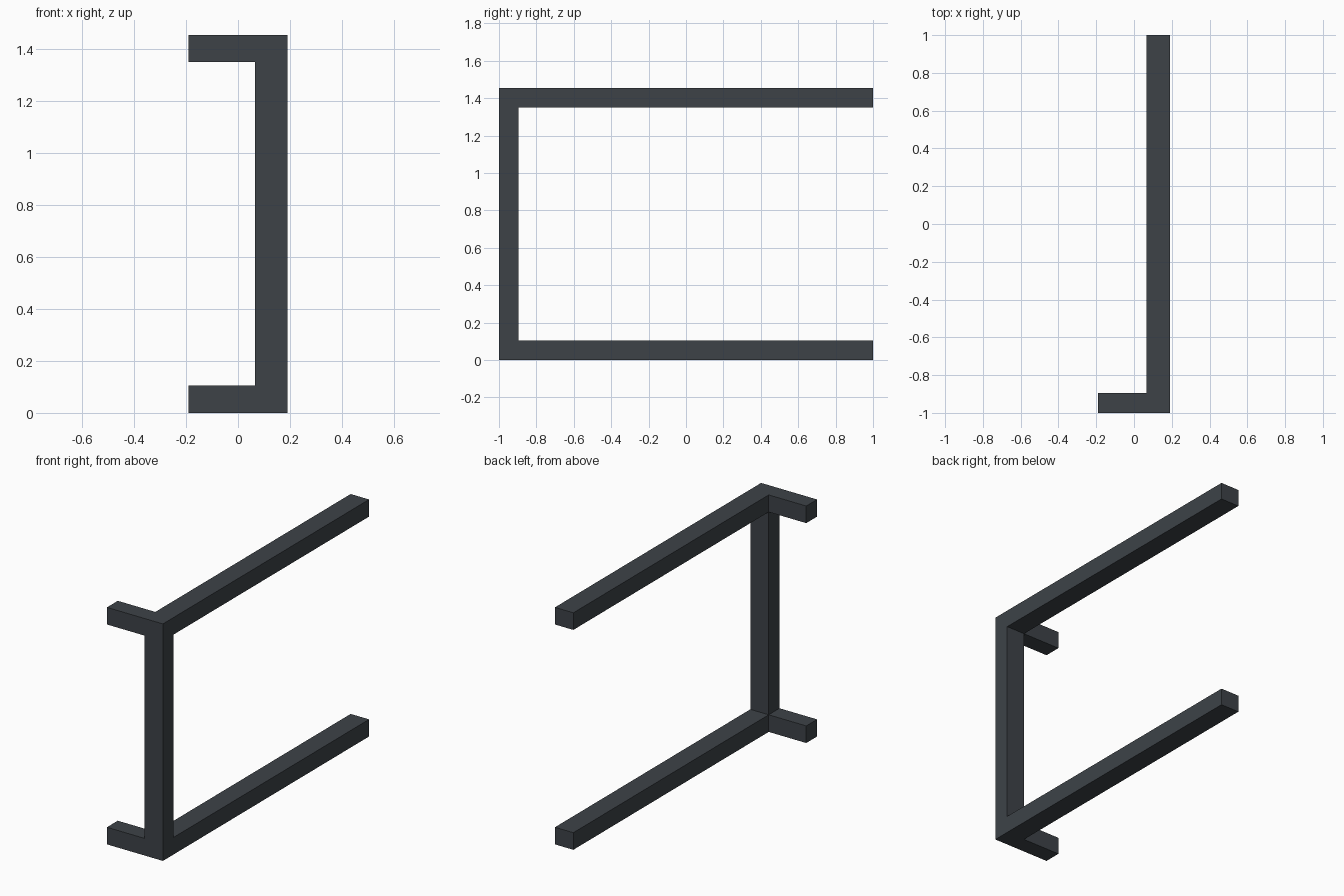
import bpy, bmesh
from mathutils import Vector

if "Cube" in bpy.data.objects:
    bpy.data.objects.remove(bpy.data.objects["Cube"])

# Overall dimensions
X0, X1 = 0.065, 0.19        # post width range
XTIP = -0.19                # end of the short side arms
Y0, Y1, YEND = -1.0, -0.895, 1.0
T, TOP = 0.105, 1.455       # bar thickness, total height

bm = bmesh.new()


def pull(direction, near, distance):
    """Extrude the face pointing along direction whose centre is closest to near."""
    d = Vector(direction)
    bm.normal_update()
    face = min((f for f in bm.faces if f.normal.dot(d) > 0.9),
               key=lambda f: (f.calc_center_median() - Vector(near)).length)
    new = bmesh.ops.extrude_discrete_faces(bm, faces=[face])["faces"][0]
    bmesh.ops.translate(bm, verts=new.verts, vec=d * distance)


# Bottom corner block
bmesh.ops.create_cube(bm, size=1)
bmesh.ops.scale(bm, verts=bm.verts, vec=(X1 - X0, Y1 - Y0, T))
bmesh.ops.translate(bm, verts=bm.verts,
                    vec=((X0 + X1) / 2, (Y0 + Y1) / 2, T / 2))

# Upright post, then top corner block
xc, yc = (X0 + X1) / 2, (Y0 + Y1) / 2
pull((0, 0, 1), (xc, yc, T), TOP - 2 * T)
pull((0, 0, 1), (xc, yc, TOP - T), T)

# Long rail and short side arm at both corners
for z in (T / 2, TOP - T / 2):
    pull((0, 1, 0), (xc, Y1, z), YEND - Y1)
    pull((-1, 0, 0), (X0, yc, z), X0 - XTIP)

bmesh.ops.recalc_face_normals(bm, faces=bm.faces)
mesh = bpy.data.meshes.new("bracket_frame")
bm.to_mesh(mesh)
bm.free()

# Dark slate finish
mat = bpy.data.materials.new("dark_slate")
mat.diffuse_color = (0.047, 0.055, 0.064, 1)
mat.use_nodes = True
mat.node_tree.nodes["Principled BSDF"].inputs["Base Color"].default_value = mat.diffuse_color
mesh.materials.append(mat)

frame = bpy.data.objects.new("bracket_frame", mesh)
bpy.context.collection.objects.link(frame)
